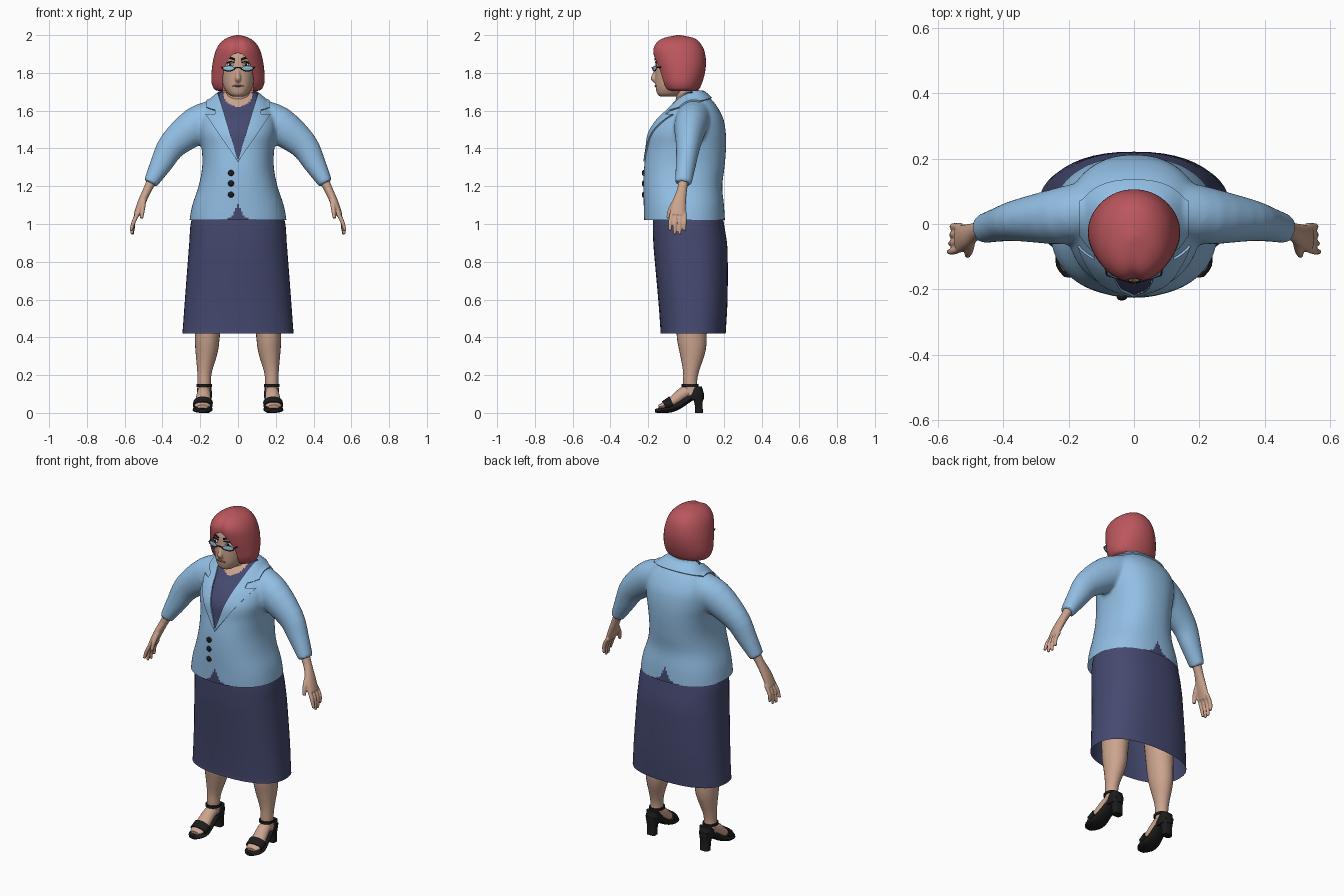
import bpy, bmesh, math
from mathutils import Vector, Matrix

if "Cube" in bpy.data.objects:
    bpy.data.objects.remove(bpy.data.objects["Cube"])

X, Y, Z = Vector((1, 0, 0)), Vector((0, 1, 0)), Vector((0, 0, 1))
made = []


def material(name, r, g, b):
    m = bpy.data.materials.new(name)
    m.use_nodes = True
    m.diffuse_color = (r, g, b, 1)
    bsdf = m.node_tree.nodes["Principled BSDF"]
    bsdf.inputs["Base Color"].default_value = (r, g, b, 1)
    bsdf.inputs["Roughness"].default_value = 0.8
    return m


BLUE = material("jacket blue", .29, .52, .78)
NAVY = material("navy cloth", .06, .067, .16)
RED = material("red hair", .50, .095, .11)
SKIN = material("skin", .60, .37, .27)
BLACK = material("black", .012, .012, .012)
LENS = material("lens blue", .30, .55, .75)
WHITE = material("eye white", .75, .75, .75)
LIP = material("lip", .30, .13, .11)


def spline(rows, n):
    """Catmull-Rom interpolation of equal-length tuples."""
    out = []
    for i in range(len(rows) - 1):
        a, b, c, d = (rows[min(max(i + k, 0), len(rows) - 1)] for k in (-1, 0, 1, 2))
        for t in (k / n for k in range(n)):
            out.append(tuple(q + .5 * t * (r - p + t * (2*p - 5*q + 4*r - s + t * (3*(q - r) + s - p)))
                             for p, q, r, s in zip(a, b, c, d)))
    return out + [rows[-1]]


def skin(bm, rings, caps=True):
    loops = [[bm.verts.new(p) for p in ring] for ring in rings]
    n = len(loops[0])
    for lo, hi in zip(loops, loops[1:]):
        for i in range(n):
            bm.faces.new((lo[i], lo[(i + 1) % n], hi[(i + 1) % n], hi[i]))
    if caps:
        bm.faces.new(loops[0])
        bm.faces.new(loops[-1])


def stack(bm, rows, seg=48, e=2.2, n=4, cx=0, caps=True):
    """Horizontal superellipses; rows are (z, half width, front y, back y)."""
    rings = []
    for z, w, f, b in spline(rows, n):
        ring = []
        for i in range(seg):
            a = math.tau * i / seg
            c, s = math.cos(a), math.sin(a)
            ring.append((cx + w * math.copysign(abs(c) ** (2 / e), c),
                         (f + b) / 2 + (b - f) / 2 * math.copysign(abs(s) ** (2 / e), s), z))
        rings.append(ring)
    skin(bm, rings, caps)


def tube(bm, pts, side=Y, seg=16, n=3):
    """Elliptical tube; points are (x, y, z, radius along side, other radius)."""
    pts = spline(pts, n)
    rings = []
    for i, p in enumerate(pts):
        t = Vector(pts[min(i + 1, len(pts) - 1)][:3]) - Vector(pts[max(i - 1, 0)][:3])
        up = t.cross(side).normalized()
        u = up.cross(t).normalized()
        rings.append([Vector(p[:3]) + u * p[3] * math.cos(k * math.tau / seg)
                      + up * p[4] * math.sin(k * math.tau / seg) for k in range(seg)])
    skin(bm, rings)


def ball(bm, loc, size, turn=0):
    m = Matrix.Translation(loc) @ Matrix.Rotation(turn, 4, 'Z') @ Matrix.Diagonal((*size, 1))
    bmesh.ops.create_uvsphere(bm, u_segments=20, v_segments=12, radius=1, matrix=m)


def make(name, bm, *mats):
    bmesh.ops.recalc_face_normals(bm, faces=bm.faces)
    me = bpy.data.meshes.new(name)
    bm.to_mesh(me)
    bm.free()
    ob = bpy.data.objects.new(name, me)
    bpy.context.collection.objects.link(ob)
    for m in mats:
        me.materials.append(m)
    made.append(ob)
    return ob


def bake(ob):
    bpy.context.view_layer.update()
    me = bpy.data.meshes.new_from_object(ob.evaluated_get(bpy.context.evaluated_depsgraph_get()))
    ob.modifiers.clear()
    ob.data = me


def fuse(ob, voxel, rounds):
    ob.modifiers.new("fuse", 'REMESH').voxel_size = voxel
    sm = ob.modifiers.new("smooth", 'SMOOTH')
    sm.factor, sm.iterations = .5, rounds
    bake(ob)


# Jacket: torso and sleeves fused into one skin
bm = bmesh.new()
stack(bm, [(.96, .262, -.218, .208), (1.02, .257, -.222, .206), (1.1, .242, -.224, .201),
           (1.2, .209, -.226, .192), (1.3, .19, -.222, .204), (1.4, .192, -.208, .212),
           (1.48, .205, -.197, .211), (1.55, .205, -.155, .2), (1.6, .19, -.105, .178),
           (1.64, .16, -.07, .152), (1.68, .118, -.035, .115), (1.7, .09, -.01, .09)], e=2.3)
for s in (1, -1):
    tube(bm, [(s * .12, .045, 1.565, .09, .095), (s * .22, .025, 1.52, .088, .1), (s * .345, .012, 1.42, .066, .077),
              (s * .405, 0, 1.32, .054, .06), (s * .464, -.015, 1.215, .045, .038)], seg=24)
jacket = make("jacket", bm)
fuse(jacket, .01, 5)
for m in (BLUE, NAVY, SKIN):
    jacket.data.materials.append(m)

# Neckline, lapels, collar and hem cut into the jacket
bm = bmesh.new()
bm.from_mesh(jacket.data)
bmesh.ops.bisect_plane(bm, geom=bm.verts[:] + bm.edges[:] + bm.faces[:], plane_co=(0, 0, 1.02),
                       plane_no=Z, clear_inner=True)


def cut(co, no, back):
    faces = [f for f in bm.faces if f.calc_center_median().y < back
             and abs(f.calc_center_median().x) < .22 and f.calc_center_median().z > 1.32]
    geom = set(faces)
    for f in faces:
        geom.update(f.edges, f.verts)
    bmesh.ops.bisect_plane(bm, geom=list(geom), plane_co=co, plane_no=no)


for s in (1, -1):
    cut((0, 0, 1.34), (s, 0, -.3), .03)
    cut((0, 0, 1.33), (s, 0, -.68), .03)
    cut((s * .12, 0, 0), X, .03)
    cut((s * .165, 0, 0), X, .3)
cut((0, 0, 1.578), Z, .03)
cut((0, -.08, 1.6), (0, -.3, 1), .3)
trim = []
for f in bm.faces:
    x, y, z = f.calc_center_median()
    x = abs(x)
    collar = z > 1.6 + .3 * (y + .08)
    if z < 1.02 + .09 * math.exp(-x / .026):
        f.material_index = 1
    elif y < .03 and x < .3 * (z - 1.34):
        f.material_index = 2 if (x / .078) ** 2 + ((z - 1.7) / .08) ** 2 < 1 else 1
    elif collar and x < .165:
        trim.append(f)
    elif y < .03 and x < .68 * (z - 1.33) and (z < 1.578 or x < .12):
        trim.append(f)
raised = bmesh.ops.extrude_face_region(bm, geom=trim)["geom"]
bm.normal_update()
shift = [(v, v.normal.copy()) for v in raised if isinstance(v, bmesh.types.BMVert)]
for v, normal in shift:
    v.co += normal * .008
bm.to_mesh(jacket.data)
bm.free()

# Buttons
bm = bmesh.new()
for z in (1.27, 1.215, 1.155):
    ball(bm, (-.037, -.224, z), (.016, .01, .016))
make("buttons", bm, BLACK)

# Skirt, open below
bm = bmesh.new()
stack(bm, [(1.15, .2, -.17, .18), (1.02, .247, -.176, .198), (.9, .258, -.173, .217), (.8, .266, -.165, .221),
           (.6, .281, -.147, .22), (.45, .292, -.136, .212), (.42, .295, -.136, .21)], e=2.4, caps=False)
make("skirt", bm, NAVY)

# Neck and head with nose
bm = bmesh.new()
stack(bm, [(1.58, .085, -.06, .11), (1.65, .066, -.05, .08), (1.74, .06, -.07, .06)])
make("neck", bm, SKIN)
bm = bmesh.new()
stack(bm, [(1.675, .03, -.138, -.05), (1.688, .052, -.152, -.02), (1.72, .073, -.16, .02), (1.76, .084, -.163, .05),
           (1.82, .09, -.163, .07), (1.88, .09, -.157, .08), (1.93, .08, -.135, .07), (1.96, .05, -.1, .04)])
tube(bm, [(0, -.154, 1.83, .008, .008), (0, -.168, 1.79, .011, .011), (0, -.173, 1.77, .016, .014),
          (0, -.16, 1.752, .01, .008)], side=X)
head = make("head", bm)
fuse(head, .005, 3)
head.data.materials.append(SKIN)

# Bobbed hair with an arched face opening
bm = bmesh.new()
stack(bm, [(1.705, .105, -.1, .05), (1.715, .127, -.12, .07), (1.75, .14, -.138, .086), (1.8, .14, -.152, .1),
           (1.86, .133, -.168, .106), (1.92, .117, -.178, .096), (1.96, .092, -.162, .073),
           (1.985, .058, -.125, .04), (2, .012, -.06, -.03)], seg=64, e=2.1)
for v in bm.verts:
    if v.co.y < -.05:
        v.co.y += .012 * math.exp(-(v.co.x / .02) ** 2)
hair = make("hair", bm, RED)
bm = bmesh.new()
rings = [[(.083 * math.cos(k * math.tau / 48), y, 1.74 + .165 * math.sin(k * math.tau / 48))
          for k in range(48)] for y in (-.3, -.075)]
skin(bm, rings)
cutter = make("face_opening_cutter", bm)
cutter.hide_render = True
boolean = hair.modifiers.new("opening", 'BOOLEAN')
boolean.operation, boolean.solver, boolean.object = 'DIFFERENCE', 'EXACT', cutter
bake(hair)
made.remove(cutter)
bpy.data.objects.remove(cutter)

# Mouth
bm = bmesh.new()
ball(bm, (0, -.16, 1.731), (.03, .006, .005))
make("mouth", bm, LIP)

# Eyes, brows and glasses
whites, darks, lenses = bmesh.new(), bmesh.new(), bmesh.new()
for s in (1, -1):
    ball(whites, (s * .042, -.153, 1.842), (.018, .006, .009), s * .3)
    ball(darks, (s * .041, -.158, 1.842), (.008, .004, .009))
    tube(darks, [(s * .018, -.162, 1.856, .003, .003), (s * .042, -.157, 1.858, .003, .004),
                 (s * .068, -.142, 1.85, .003, .003)])
    tube(darks, [(s * .016, -.164, 1.87, .004, .005), (s * .045, -.158, 1.88, .004, .005),
                 (s * .074, -.138, 1.872, .003, .003)])
    ball(lenses, (s * .05, -.166, 1.824), (.032, .003, .014), s * .3)
    rim = [(s * (.05 + .033 * math.cos(a)), -.167 + .01 * math.cos(a), 1.826 + .016 * math.sin(a), .0025, .0025)
           for a in (math.pi * (1 + k / 8) for k in range(9))]
    tube(darks, rim, n=1, seg=8)
    tube(darks, [(s * .083, -.157, 1.828, .003, .003), (s * .092, -.08, 1.835, .003, .003)], side=Z, seg=8)
tube(darks, [(-.018, -.176, 1.826, .003, .003), (0, -.18, 1.829, .003, .003), (.018, -.176, 1.826, .003, .003)], seg=8)
make("eyes", whites, WHITE)
make("brows_and_glasses", darks, BLACK)
make("lenses", lenses, LENS)

for s, label in ((1, "left"), (-1, "right")):
    # Forearm, palm, fingers and thumb
    bm = bmesh.new()
    tube(bm, [(s * .445, -.01, 1.25, .03, .03), (s * .478, -.02, 1.185, .026, .023),
              (s * .512, -.037, 1.11, .037, .021), (s * .538, -.046, 1.045, .042, .016)])
    for k, tip in enumerate((.965, .945, .945, .965)):
        y = -.083 + k * .025
        tube(bm, [(s * .528, y * .9, 1.06, .011, .011), (s * .553, y, 1.01, .011, .011),
                  (s * (.566 - .004 * k), y * 1.03, tip, .008, .008)], seg=12)
    tube(bm, [(s * .498, -.05, 1.13, .014, .014), (s * .505, -.082, 1.08, .013, .013),
              (s * .51, -.096, 1.03, .009, .009)], seg=12, side=X)
    hand = make(label + "_hand", bm)
    fuse(hand, .0045, 2)
    hand.data.materials.append(SKIN)

    # Leg and foot
    cx = s * .178
    bm = bmesh.new()
    rows = [(.6, .152, .03, .08, .085), (.42, .162, .03, .067, .08), (.33, .166, .034, .06, .07),
            (.22, .177, .026, .039, .042), (.15, .179, .022, .035, .037), (.09, .18, .035, .036, .04)]
    tube(bm, [(s * x, y, z, a, b) for z, x, y, a, b in rows], side=X, seg=24)
    tube(bm, [(cx, .06, .125, .03, .03), (s * .181, -.01, .105, .036, .034), (s * .185, -.07, .06, .042, .028),
              (s * .188, -.12, .038, .042, .018), (s * .189, -.145, .032, .028, .01)], side=X)
    make(label + "_leg", bm, SKIN)

    # Heeled sandal: sole, heel, heel cup, toe band and ankle strap
    bm = bmesh.new()
    tube(bm, [(cx, .09, .1, .028, .02), (s * .18, .03, .085, .038, .02), (s * .184, -.03, .045, .044, .02),
              (s * .187, -.08, .02, .052, .018), (s * .188, -.13, .014, .05, .014),
              (s * .189, -.163, .011, .025, .01)], side=X, seg=20)
    stack(bm, [(0, .027, .048, .09), (.05, .028, .045, .088), (.11, .036, .025, .094)], cx=cx, e=4, seg=24)
    stack(bm, [(.07, .038, .0, .094), (.1, .04, .005, .095), (.14, .037, .05, .083)], cx=cx, seg=24, e=2.5)
    tube(bm, [(s * .185, -.075, .055, .052, .035), (s * .187, -.115, .037, .052, .027)], side=X, seg=20)
    stack(bm, [(.138, .041, -.024, .066), (.152, .041, -.024, .066)], cx=s * .179, seg=24, n=1)
    make(label + "_sandal", bm, BLACK)

bpy.ops.object.select_all(action='DESELECT')
for ob in made:
    ob.select_set(True)
bpy.context.view_layer.objects.active = made[0]
bpy.ops.object.shade_smooth_by_angle(angle=math.radians(42))
